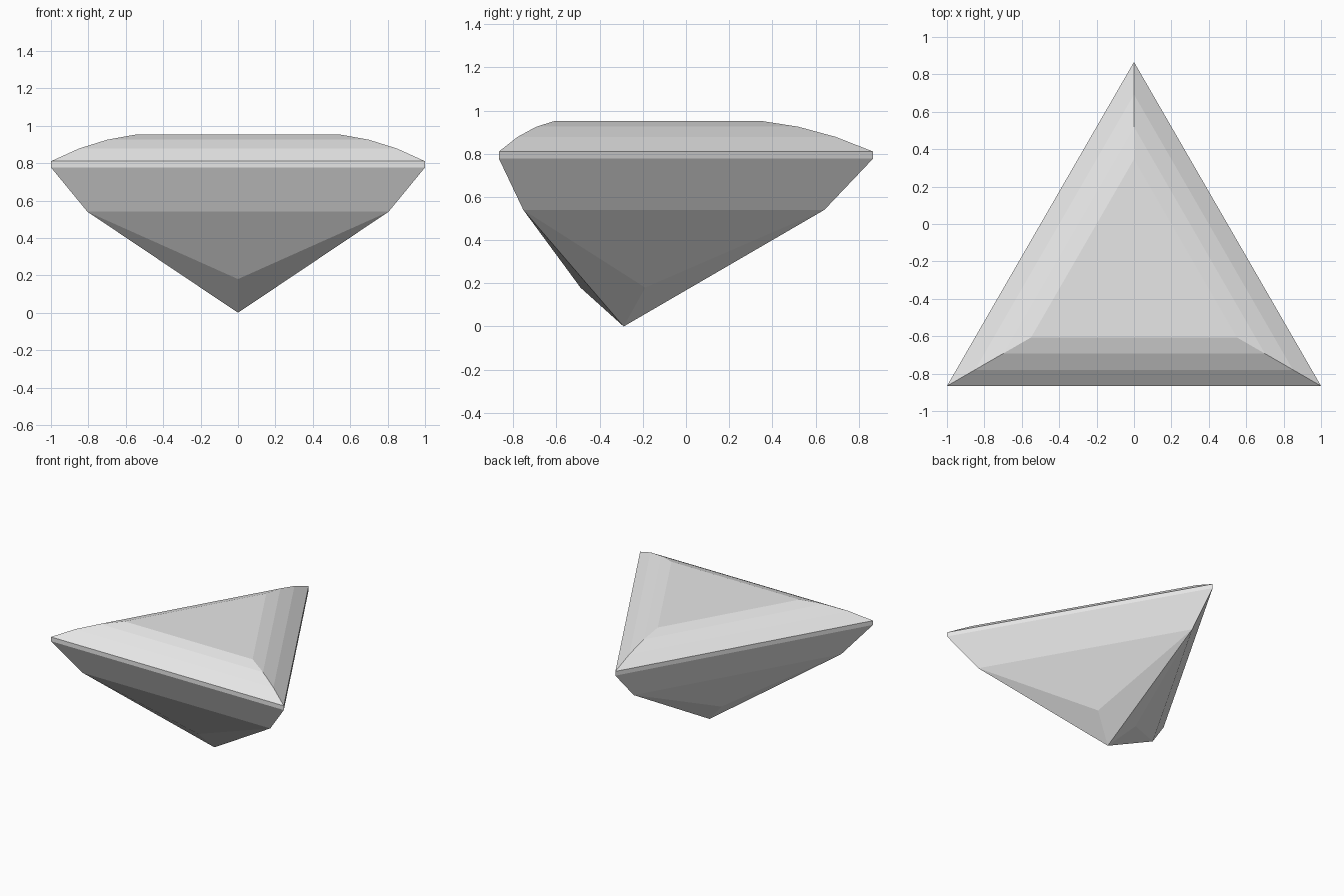
import bpy
import bmesh
from math import sin, cos, pi, sqrt

cube = bpy.data.objects.get("Cube")
if cube:
    bpy.data.objects.remove(cube, do_unlink=True)

# Gem material
mat = bpy.data.materials.new("pale grey")
mat.use_nodes = True
colour = (0.8, 0.8, 0.8, 1)
mat.diffuse_color = colour
mat.node_tree.nodes["Principled BSDF"].inputs["Base Color"].default_value = colour

SIDES = 3
AXIS_Y = -sqrt(3) / 6       # the triangle's centre
CORNER = 2 / sqrt(3)        # centre to corner at full width

# (scale, height) of each triangular ring: table, crown steps, girdle, pavilion
RINGS = [(0.55, 0.952), (0.70, 0.925), (0.85, 0.878), (1, 0.81), (1, 0.777), (0.805, 0.54)]

bm = bmesh.new()


def point(radius, turn, z):
    """Vertex at a radius, with turn counted in sides from the back corner."""
    a = pi / 2 + turn * 2 * pi / SIDES
    return bm.verts.new((radius * cos(a), AXIS_Y + radius * sin(a), z))


rings = [[point(CORNER * s, i, z) for i in range(SIDES)] for s, z in RINGS]

# Table, crown, girdle and upper pavilion
bm.faces.new(rings[0])
for upper, lower in zip(rings, rings[1:]):
    for i in range(SIDES):
        j = (i + 1) % SIDES
        bm.faces.new((upper[i], lower[i], lower[j], upper[j]))

# Lower pavilion: one large facet and two slim ones per side, meeting at the tip
tip = bm.verts.new((0, AXIS_Y, 0))
base = rings[-1]
for i in range(SIDES):
    a, b = base[i], base[(i + 1) % SIDES]
    mid = point(0.2, i + 0.5, 0.18)
    bm.faces.new((a, mid, b))
    bm.faces.new((a, tip, mid))
    bm.faces.new((mid, tip, b))

bmesh.ops.recalc_face_normals(bm, faces=bm.faces)
mesh = bpy.data.meshes.new("triangular_gem")
bm.to_mesh(mesh)
bm.free()
mesh.materials.append(mat)
gem = bpy.data.objects.new("triangular_gem", mesh)
bpy.context.collection.objects.link(gem)
